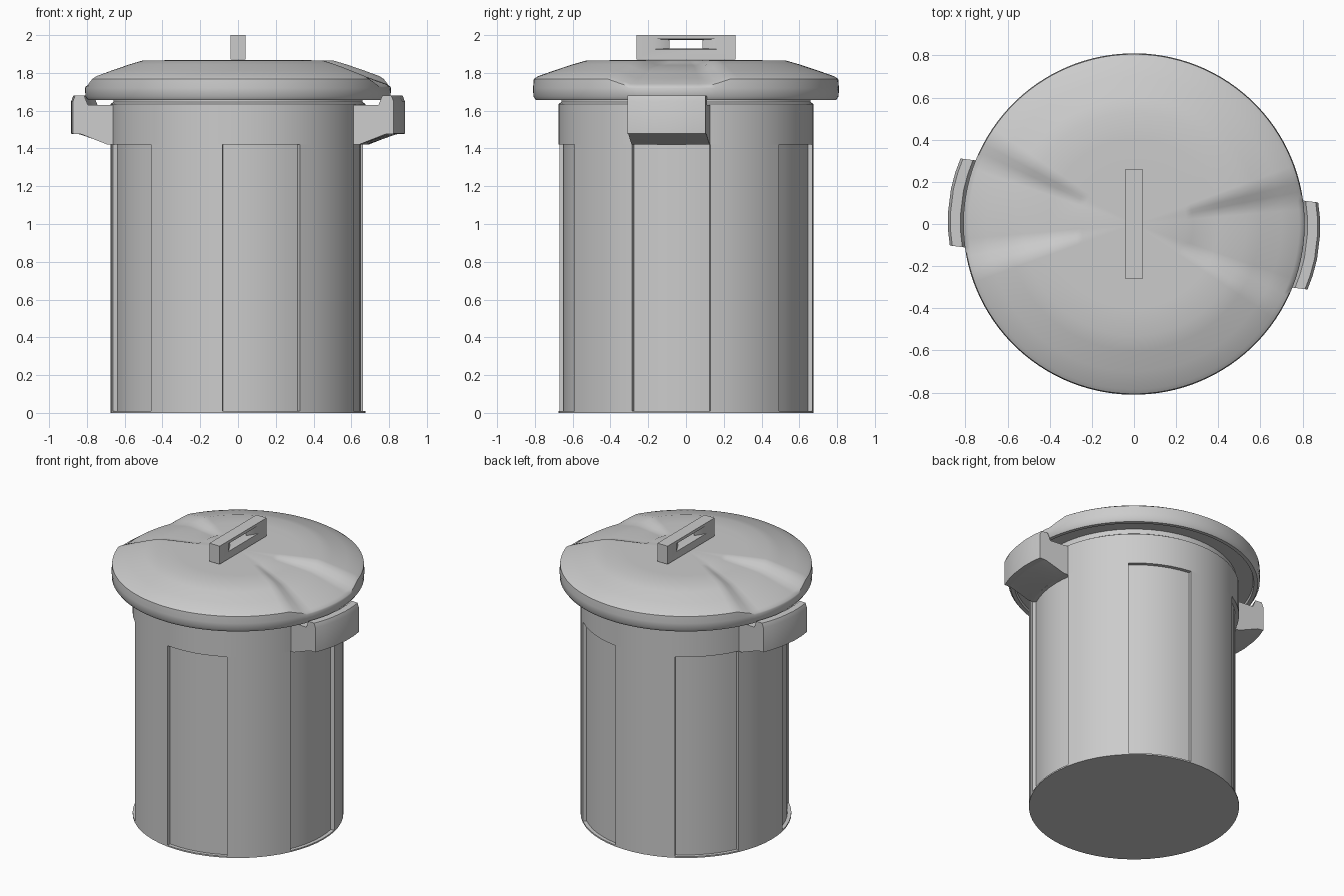
import bpy, bmesh
from math import sin, cos, pi, radians

if "Cube" in bpy.data.objects:
    bpy.data.objects.remove(bpy.data.objects["Cube"])

TURN = radians(-7)      # direction of the right-hand lug; panels and lid dents follow it


def make(name, verts, faces, angle=30):
    me = bpy.data.meshes.new(name)
    me.from_pydata(verts, [], faces)
    bm = bmesh.new()
    bm.from_mesh(me)
    bmesh.ops.remove_doubles(bm, verts=bm.verts, dist=1e-5)
    bmesh.ops.recalc_face_normals(bm, faces=bm.faces)
    bm.to_mesh(me)
    bm.free()
    ob = bpy.data.objects.new(name, me)
    bpy.context.collection.objects.link(ob)
    bpy.ops.object.select_all(action='DESELECT')
    ob.select_set(True)
    bpy.context.view_layer.objects.active = ob
    bpy.ops.object.shade_smooth_by_angle(angle=radians(angle))
    return ob


def bridge(loops, caps=True, closed=False):
    """Skin a list of equal-length closed loops."""
    n, m = len(loops[0]), len(loops)
    verts = [p for l in loops for p in l]
    faces = []
    for i in range(m if closed else m - 1):
        j = (i + 1) % m
        for k in range(n):
            q = (k + 1) % n
            faces.append((i * n + k, i * n + q, j * n + q, j * n + k))
    if caps and not closed:
        faces += [tuple(range(n)), tuple(range((m - 1) * n, m * n))]
    return verts, faces


def circle(r, z, n=60, dz=None):
    pts = []
    for k in range(n):
        a = 2 * pi * k / n
        pts.append((r * cos(a + TURN), r * sin(a + TURN), z - (dz(r, a) if dz else 0)))
    return pts


# body: five sunken panels alternating with full-radius staves
outline = []
for s in range(10):
    r = 0.65 if s % 2 == 0 else 0.675
    for k in range(7):
        a = TURN + radians(36 * s - 18 + 6 * k)
        outline.append((r * cos(a), r * sin(a)))
make("bin_wall", *bridge([[(x, y, z) for x, y in outline] for z in (0.005, 1.42)]))
make("bin_base", *bridge([circle(0.675, 0), circle(0.675, 0.01)]))
make("bin_collar", *bridge([circle(0.675, 1.42), circle(0.675, 1.635),
                            circle(0.66, 1.645), circle(0.66, 1.69)]))


# lid: shallow dome with two wedge-shaped dents
def dent(r, a):
    d = abs((a + pi / 2) % pi - pi / 2)
    side = min(1, max(0, (radians(24) - d) / radians(9)))
    depth = 0 if r < 0.26 else 0.012 + 0.028 * min(1, (r - 0.26) / 0.28)
    return side * depth


top = [(0.01, 1.867), (0.25, 1.867), (0.28, 1.867), (0.4, 1.867), (0.53, 1.865),
       (0.6, 1.845), (0.7, 1.812), (0.785, 1.782), (0.806, 1.768)]
under = [(0.81, 1.72), (0.808, 1.675), (0.795, 1.657), (0.77, 1.657),
         (0.765, 1.675), (0.64, 1.68)]
loops = [circle(r, z, 120, dent) for r, z in top] + [circle(r, z, 120) for r, z in under]
make("lid", *bridge(loops), angle=40)

# lid handle: bar with a slot that narrows towards the middle
loops = []
for x, y, z0, z1 in [(-0.04, 0.262, 1.872, 2.0), (0.04, 0.262, 1.872, 2.0),
                     (0.04, 0.165, 1.925, 1.98), (0, 0.088, 1.93, 1.975),
                     (-0.04, 0.165, 1.925, 1.98)]:
    loops.append([(x, -y, z0), (x, y, z0), (x, y, z1), (x, -y, z1)])
make("lid_handle", *bridge(loops, closed=True))

# side lugs: ledge with an upturned, gently curved lip
profile = [(0.6, 1.42), (0.67, 1.42), (0.84, 1.475), (0.885, 1.478), (0.885, 1.65),
           (0.873, 1.68), (0.825, 1.68), (0.805, 1.63), (0.6, 1.63)]
for name, turn in (("right_lug", TURN), ("left_lug", TURN + pi)):
    loops = []
    for t in (-0.208, -0.14, -0.06, 0.06, 0.14, 0.208):
        bow = 0.03 * (t / 0.208) ** 2
        loop = []
        for r, z in profile:
            u = r - bow if r > 0.7 else r
            loop.append((u * cos(turn) - t * sin(turn), u * sin(turn) + t * cos(turn), z))
        loops.append(loop)
    make(name, *bridge(loops))
